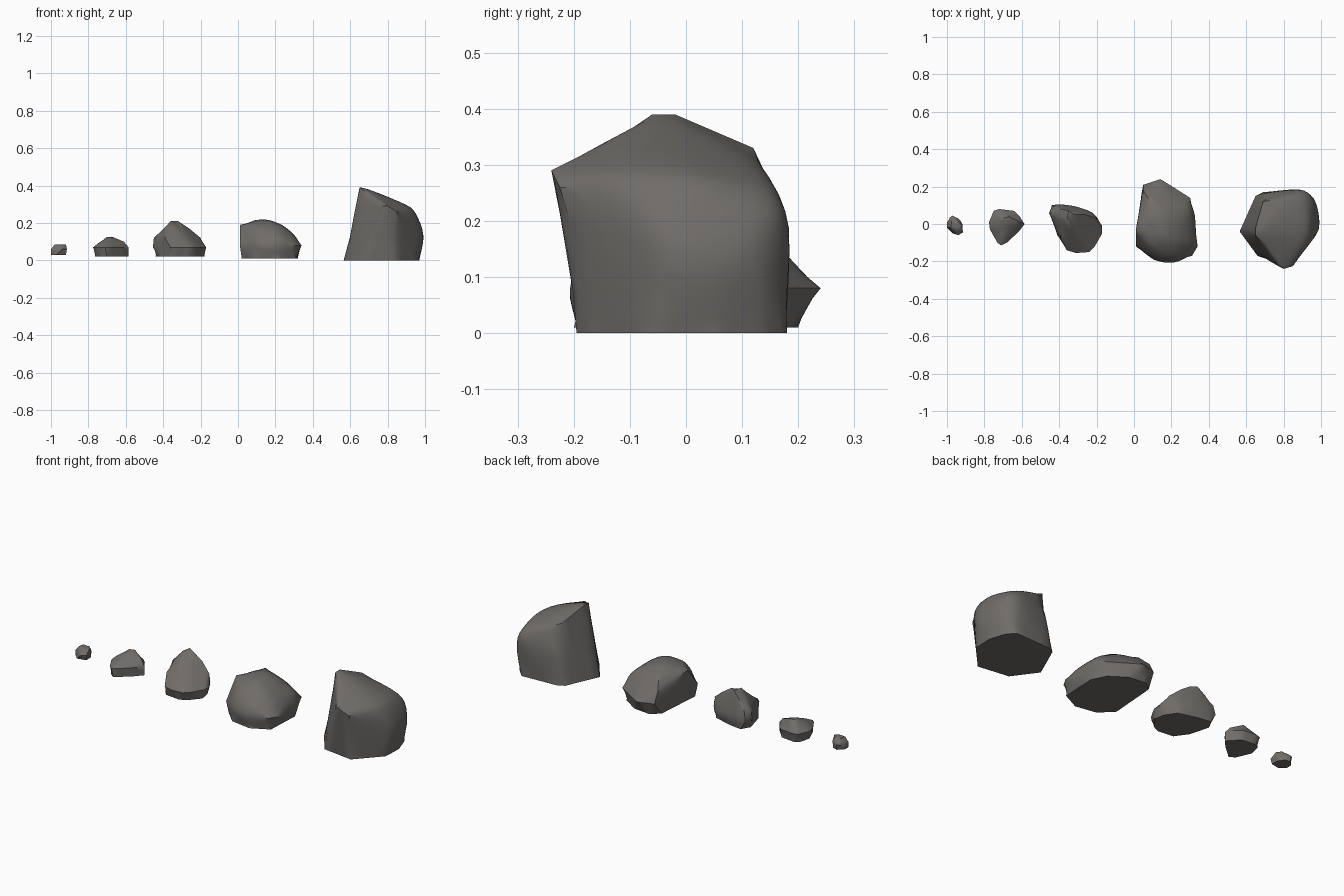
import bpy
import bmesh
from math import radians

default_cube = bpy.data.objects.get("Cube")
if default_cube:
    bpy.data.objects.remove(default_cube, do_unlink=True)

# One warm dark grey stone for every rock
stone = bpy.data.materials.new("dark grey stone")
stone.use_nodes = True
stone_colour = (0.16, 0.15, 0.14, 1)
stone.diffuse_color = stone_colour
stone.node_tree.nodes["Principled BSDF"].inputs["Base Color"].default_value = stone_colour

HUNDREDTH = 0.01
CRISP_ANGLE = radians(42)


def rock(name, centre_x, sections):
    """Skin cross-sections (height, outline) in hundredths, then soften the shallow edges."""
    bm = bmesh.new()
    for height, outline in sections:
        for x, y in outline:
            bm.verts.new(((centre_x + x) * HUNDREDTH, y * HUNDREDTH, height * HUNDREDTH))
    bmesh.ops.convex_hull(bm, input=bm.verts[:])
    loose = [v for v in bm.verts if not v.link_faces]
    bmesh.ops.delete(bm, geom=loose, context="VERTS")

    # Refine the facets so that rounding stays close to their edges
    bmesh.ops.subdivide_edges(bm, edges=bm.edges[:], cuts=3, use_grid_fill=True)
    bmesh.ops.recalc_face_normals(bm, faces=bm.faces[:])
    bm.normal_update()

    # Keep the steep breaks crisp and wear the others smooth
    crisp = set()
    for edge in bm.edges:
        if edge.calc_face_angle(0) > CRISP_ANGLE:
            crisp.update(edge.verts)
    worn = [v for v in bm.verts if v not in crisp]
    for _ in range(4):
        bmesh.ops.smooth_vert(bm, verts=worn, factor=0.5,
                              use_axis_x=True, use_axis_y=True, use_axis_z=True)

    mesh = bpy.data.meshes.new(name)
    bm.to_mesh(mesh)
    bm.free()
    mesh.materials.append(stone)
    obj = bpy.data.objects.new(name, mesh)
    bpy.context.collection.objects.link(obj)
    bpy.ops.object.select_all(action="DESELECT")
    obj.select_set(True)
    bpy.context.view_layer.objects.active = obj
    bpy.ops.object.shade_smooth_by_angle(angle=radians(30))
    return obj


# Tall boulder with a peak on one side and a leaning front
rock("tall_boulder", 78, [
    (0, [(-21.5, -4), (-12, -17), (6, -19.5), (18.5, -6), (19, 5), (16, 14),
         (12, 18), (-9, 17), (-13, 15)]),
    (12, [(22, 4), (21, -3), (18.5, 14)]),
    (20, [(20, -6), (18, 15), (12, 19.5), (-7, 17)]),
    (26, [(7, -22.5), (17, 3), (12, 16)]),
    (29, [(-1, -22.5), (2, -24), (14, -11), (14, 1)]),
    (33, [(-9, 12), (0, 8)]),
    (39, [(-13, -2), (-13, -6), (-9, -4)]),
])

# Long low boulder
rock("long_boulder", 17, [
    (1, [(-15, -11), (-8, -18), (4, -20), (14, -15), (15, 5), (11, 13),
         (2, 19), (-8, 20), (-13, 16)]),
    (8, [(-16, -12), (-6, -20), (4, -22), (14, -17), (17, -12), (16, 5),
         (13, 14), (2, 21), (-3, 24), (-12, 21)]),
    (14, [(13, -10), (13, 8), (-12, 18), (5, -19), (-8, -17)]),
    (19, [(-16, -3), (-8, -12), (7, -10), (7, 7), (-9, 13)]),
    (22, [(-1, -8), (-1, 5), (-8, 3)]),
])

# Medium rock with one broad sloping face
rock("sloping_rock", -32, [
    (2, [(-12, 5), (-9, -6), (-4, -13), (5, -14), (9, -12), (14, -6),
         (13, 0), (9, 6), (-2, 9), (-9, 10)]),
    (7, [(-13.5, 6), (-12, 10), (-8, 11), (1, 10), (11, 6.5), (15, -1),
         (15, -5), (11, -12), (8, -15), (1, -15.5), (-4, -14), (-8, -6)]),
    (12, [(-13, 6), (-11, 9.5), (-7, -8), (12, 3)]),
    (17, [(-8, 3), (-7, 8), (6, 5)]),
    (21, [(-4, 2), (0, 5), (-3, 7)]),
])

# Small wedge-shaped rock
rock("small_rock", -68, [
    (2, [(-8.5, -1), (-5, -9), (-2, -11), (6, -4), (9.5, 0), (4, 6),
         (-4, 7), (-7, 5)]),
    (7, [(-9.5, 1), (-7, 7), (-4, 8), (4, 7), (7, 4), (9.5, 0), (7, -3.5),
         (0, -10), (-3, -11.5), (-5, -10), (-9, -3)]),
    (10, [(-6, -2), (-5, 4), (7, 1), (-1, -6)]),
    (12.5, [(0, 0), (1, 4), (-2, 3)]),
])

# Pebble
rock("pebble", -96, [
    (3, [(-4, -2), (-1, -5), (4, -4), (4, 0), (2, 3), (-1, 4), (-4, 1)]),
    (6, [(-4, -2), (2, -6), (4.5, -4.5), (4.5, 0), (3, 2.5), (-1, 4.5),
         (-2.5, 3.5), (-4, 0)]),
    (8.5, [(-2, -2), (2, -3), (4, -1), (2, 1.5), (-1.5, 1.5)]),
])
